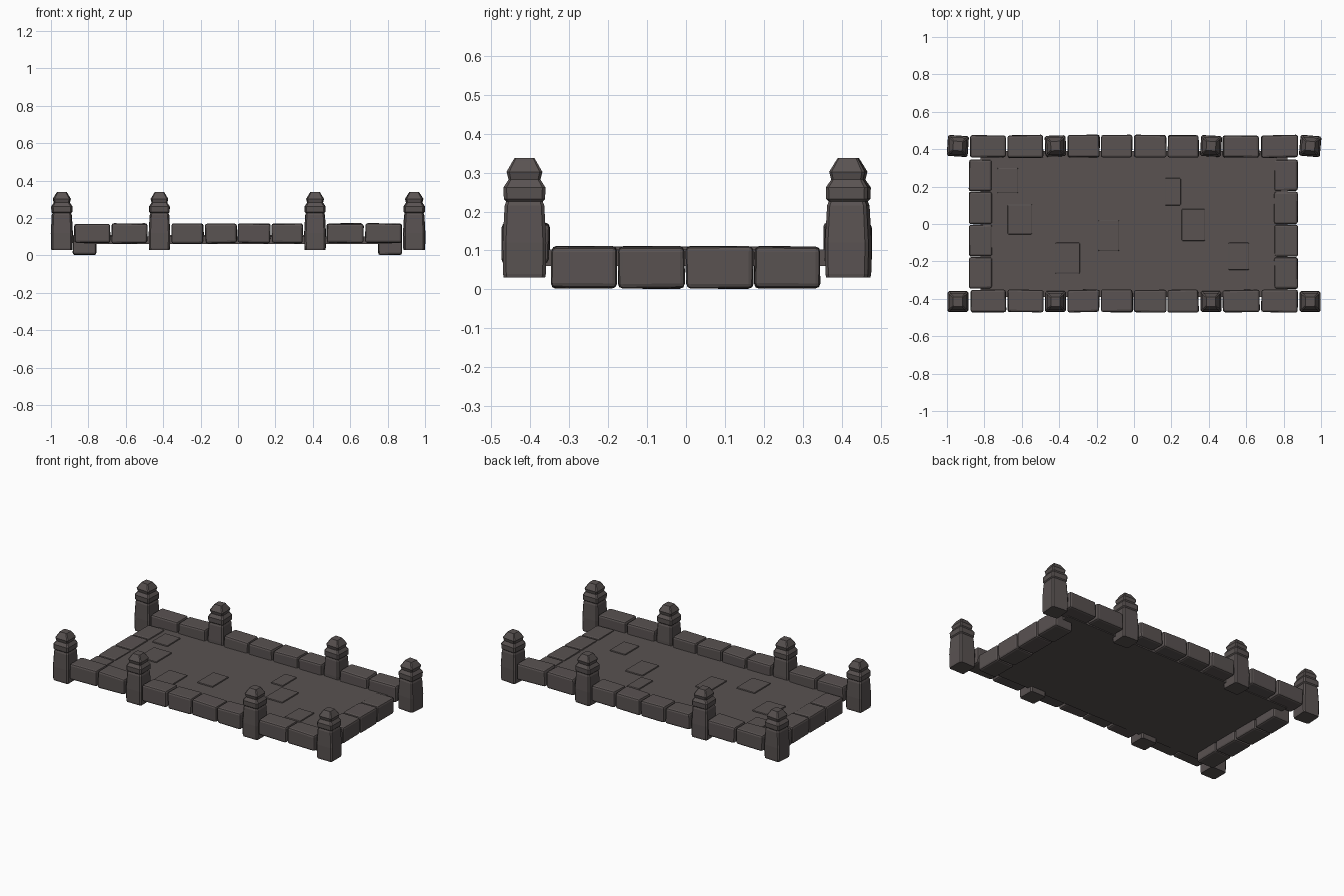
import bpy, bmesh, math, random
from mathutils import Matrix, Vector

if "Cube" in bpy.data.objects:
    bpy.data.objects.remove(bpy.data.objects["Cube"])

random.seed(4)

stone = bpy.data.materials.new("grey brown stone")
stone.diffuse_color = (0.1, 0.085, 0.083, 1)
stone.use_nodes = True
stone.node_tree.nodes["Principled BSDF"].inputs["Base Color"].default_value = stone.diffuse_color


def finish(bm, name):
    bmesh.ops.recalc_face_normals(bm, faces=bm.faces)
    me = bpy.data.meshes.new(name)
    bm.to_mesh(me)
    bm.free()
    me.materials.append(stone)
    ob = bpy.data.objects.new(name, me)
    bpy.context.collection.objects.link(ob)
    return ob


def block(name, x0, x1, y0, y1, z0, z1, bevel=0.0, jitter=0.0):
    bm = bmesh.new()
    bmesh.ops.create_cube(bm, size=1)
    for v in bm.verts:
        v.co = Vector(((x0 + x1) / 2 + v.co.x * (x1 - x0),
                       (y0 + y1) / 2 + v.co.y * (y1 - y0),
                       (z0 + z1) / 2 + v.co.z * (z1 - z0)))
        v.co += Vector([random.uniform(-jitter, jitter) for _ in range(3)])
    if bevel:
        bmesh.ops.bevel(bm, geom=bm.edges[:], offset=bevel, segments=2,
                        profile=0.5, affect='EDGES')
    return finish(bm, name)


# Square post: stacked rings of (height, half width)
POST = [(0.03, 0.053), (0.04, 0.055), (0.12, 0.056), (0.215, 0.051), (0.226, 0.047),
        (0.232, 0.053), (0.262, 0.054), (0.282, 0.041), (0.302, 0.046),
        (0.33, 0.03), (0.338, 0.025)]


def post(x, y, angle):
    bm = bmesh.new()
    rings = []
    for z, h in POST:
        c = 0.15 * h   # small corner chamfer
        pts = [(h, -h + c), (h, h - c), (h - c, h), (-h + c, h),
               (-h, h - c), (-h, -h + c), (-h + c, -h), (h - c, -h)]
        rings.append([bm.verts.new((px, py, z)) for px, py in pts])
    for a, b in zip(rings, rings[1:]):
        for i in range(8):
            j = (i + 1) % 8
            bm.faces.new((a[i], a[j], b[j], b[i]))
    bm.faces.new(rings[0][::-1])
    bm.faces.new(rings[-1])
    bmesh.ops.transform(bm, verts=bm.verts,
                        matrix=Matrix.Translation((x, y, 0)) @ Matrix.Rotation(math.radians(angle), 4, 'Z'))
    finish(bm, "post")


# Bridge deck
block("deck", -0.82, 0.82, -0.39, 0.39, 0.06, 0.102)

# Posts along both sides, the back ones slightly turned
for x, turn in ((-0.942, -4), (-0.42, 2), (0.412, -3), (0.942, -5)):
    post(x, -0.415, 0)
    post(x, 0.417, turn)

# Kerb stones between the posts
KERB = [(-0.875, -0.685), (-0.675, -0.485), (-0.355, -0.185), (-0.175, -0.008),
        (0.0, 0.172), (0.18, 0.345), (0.475, 0.67), (0.68, 0.875)]
for x0, x1 in KERB:
    for y0, y1 in ((-0.472, -0.352), (0.355, 0.475)):
        block("kerb_stone", x0, x1, y0, y1, 0.066, 0.17, 0.012, 0.003)

# Threshold stones at both ends
ENDS = [-0.348, -0.176, -0.002, 0.174, 0.346]
for y0, y1 in zip(ENDS, ENDS[1:]):
    for x0, x1 in ((-0.882, -0.758), (0.75, 0.876)):
        block("threshold_stone", x0, x1, y0 + 0.002, y1 - 0.002, 0.003, 0.11, 0.012, 0.002)

# Raised paving slabs on the deck
SLABS = [(-0.73, -0.62, 0.165, 0.30), (-0.675, -0.545, -0.055, 0.105),
         (-0.42, -0.29, -0.265, -0.10), (-0.19, -0.08, -0.145, 0.02),
         (0.165, 0.25, 0.10, 0.245), (0.255, 0.38, -0.09, 0.08),
         (0.505, 0.615, -0.245, -0.10)]
for s in SLABS:
    block("paving_slab", *s, 0.09, 0.11, 0.005)
